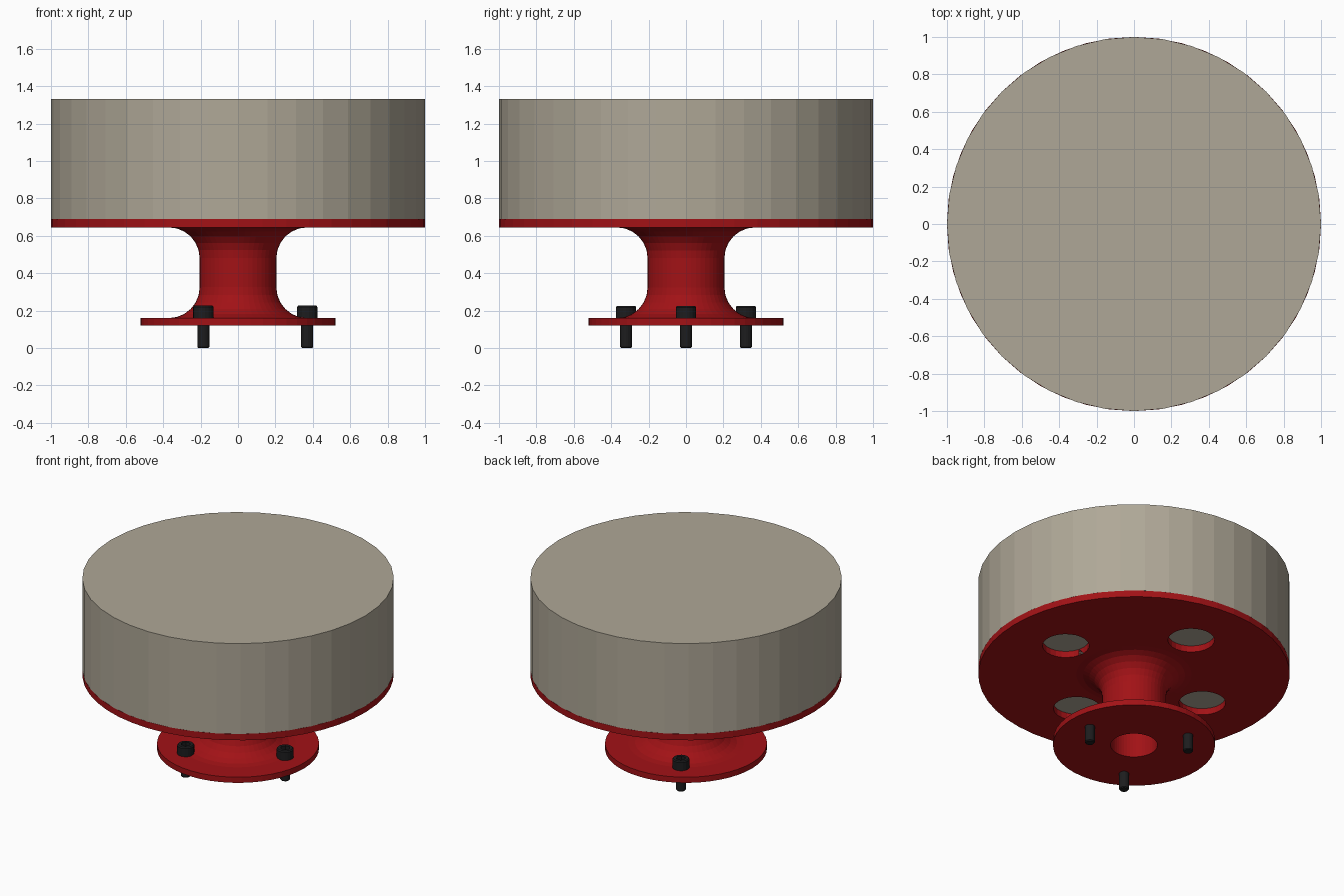
import bpy, bmesh
from math import sin, cos, pi, radians

if "Cube" in bpy.data.objects:
    bpy.data.objects.remove(bpy.data.objects["Cube"])


def material(name, color):
    m = bpy.data.materials.new(name)
    m.diffuse_color = color
    m.use_nodes = True
    m.node_tree.nodes["Principled BSDF"].inputs["Base Color"].default_value = m.diffuse_color
    return m


RED = material("red_paint", (0.36, 0.006, 0.008, 1))
BLACK = material("black_steel", (0.012, 0.012, 0.013, 1))
PAD = material("warm_grey", (0.43, 0.39, 0.31, 1))


def lathe(name, profile, segs, mat, loc=(0, 0, 0), closed=False):
    """Revolve (radius, z[, sides]) points; sides=6 makes that ring hexagonal."""
    bm = bmesh.new()
    rings = []
    for p in profile:
        ring = []
        for i in range(segs):
            a = 2 * pi * i / segs
            r = p[0]
            if len(p) > 2:
                step = 2 * pi / p[2]
                r *= cos(step / 2) / cos(a % step - step / 2)
            ring.append(bm.verts.new((r * cos(a), r * sin(a), p[1])))
        rings.append(ring)
    pairs = list(zip(rings, rings[1:]))
    if closed:
        pairs.append((rings[-1], rings[0]))
    else:
        bm.faces.new(rings[0])
        bm.faces.new(rings[-1])
    for lo, hi in pairs:
        for i in range(segs):
            j = (i + 1) % segs
            bm.faces.new((lo[i], lo[j], hi[j], hi[i]))
    bmesh.ops.recalc_face_normals(bm, faces=bm.faces)
    mesh = bpy.data.meshes.new(name)
    bm.to_mesh(mesh)
    bm.free()
    if mat:
        mesh.materials.append(mat)
    ob = bpy.data.objects.new(name, mesh)
    ob.location = loc
    bpy.context.collection.objects.link(ob)
    return ob


# Thick round pad on top
lathe("pad", [(1, 0.69), (1, 1.33)], 40, PAD)

# Spool-shaped mount: lower flange, filleted hollow neck, wide upper plate
F, N = 0.165, 6
arc = [radians(90 * i / N) for i in range(N + 1)]
lower = [(0.37 - F * sin(a), 0.16 + F - F * cos(a)) for a in arc]
upper = [(r, 0.16 + 0.645 - z) for r, z in reversed(lower)]
mount = lathe("mount",
              [(0.15, 0.12), (0.52, 0.12), (0.52, 0.16)] + lower + upper
              + [(1, 0.645), (1, 0.69), (0.15, 0.69)],
              48, RED, closed=True)

# Four round lightening holes in the upper plate
for k in range(4):
    a = k * pi / 2
    cutter = lathe("hole_cutter_%d" % k, [(0.15, 0.55), (0.15, 0.8)], 24, RED,
                   (0.572 * cos(a), 0.572 * sin(a), 0))
    cutter.hide_render = True
    cutter.hide_set(True)
    cut = mount.modifiers.new("hole_%d" % k, 'BOOLEAN')
    cut.operation = 'DIFFERENCE'
    cut.solver = 'EXACT'
    cut.object = cutter

# Three socket-head bolts through the lower flange
bolt = [(0.027, 0), (0.032, 0.006), (0.032, 0.16), (0.055, 0.16), (0.055, 0.218),
        (0.049, 0.226), (0.031, 0.226, 6), (0.031, 0.19, 6)]
for k in range(3):
    a = k * 2 * pi / 3
    lathe("bolt_%d" % k, bolt, 18, BLACK, (0.37 * cos(a), 0.37 * sin(a), 0))
